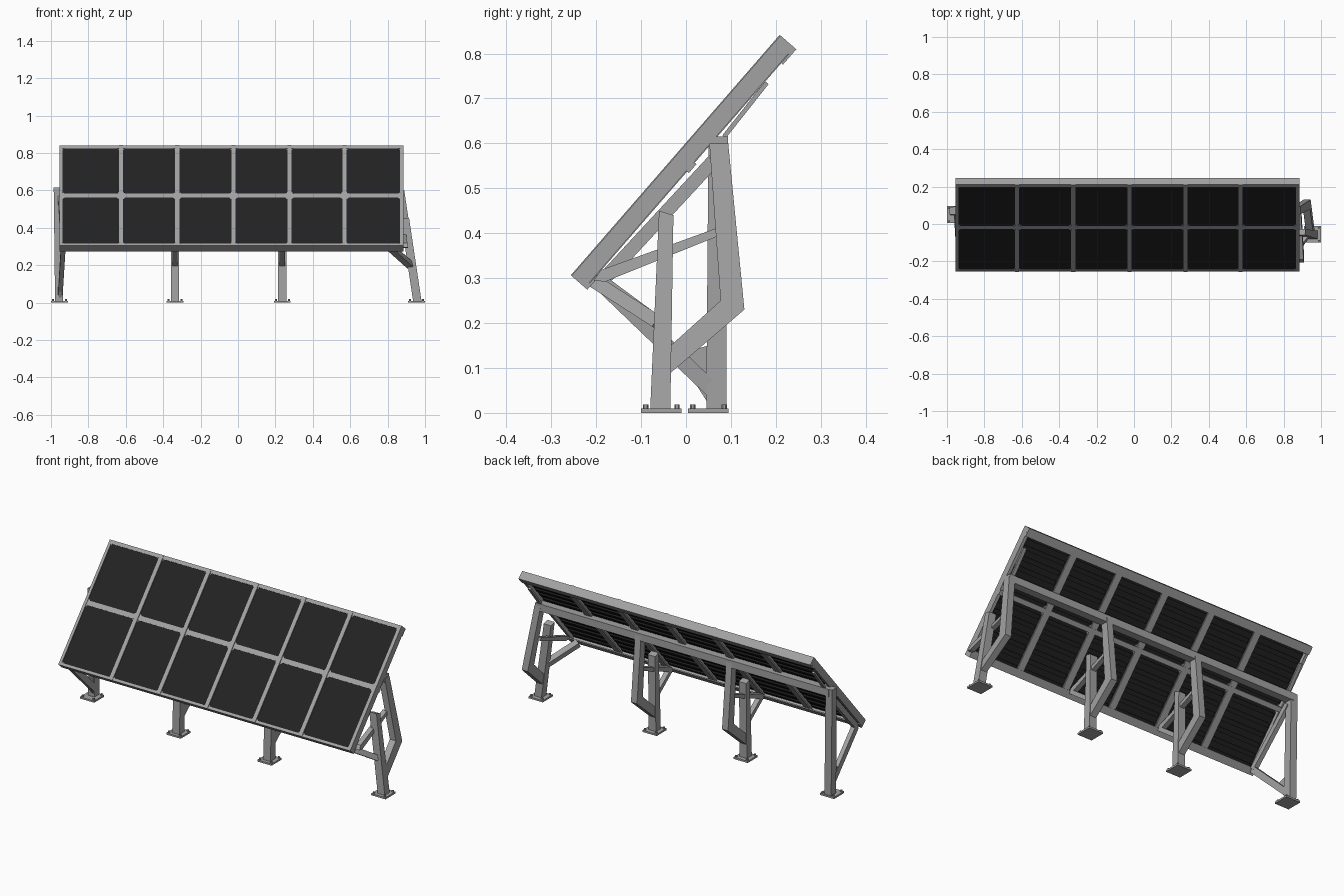
import bpy, bmesh
from mathutils import Vector, Matrix

if "Cube" in bpy.data.objects:
    bpy.data.objects.remove(bpy.data.objects["Cube"], do_unlink=True)


def material(name, value):
    m = bpy.data.materials.new(name)
    m.use_nodes = True
    color = (value, value, value, 1)
    m.diffuse_color = color
    bsdf = m.node_tree.nodes["Principled BSDF"]
    bsdf.inputs["Base Color"].default_value = color
    bsdf.inputs["Roughness"].default_value = 0.7
    return m


STEEL = material("grey steel", 0.36)
CELL = material("black cell", 0.016)

# Tilted panel space: x across, y up the slope, z out of the front face
UP = Vector((0, 0.656, 0.755))
OUT = Vector((0, -0.755, 0.656))
TILT = Matrix.Translation((0, -0.255, 0.305)) @ Matrix(
    ((1, 0, 0), (0, UP.y, OUT.y), (0, UP.z, OUT.z))).to_4x4()
SLOPE = 0.709


def finish(bm, name, mat, matrix=None):
    bmesh.ops.recalc_face_normals(bm, faces=bm.faces[:])
    mesh = bpy.data.meshes.new(name)
    bm.to_mesh(mesh)
    bm.free()
    mesh.materials.append(mat)
    ob = bpy.data.objects.new(name, mesh)
    bpy.context.collection.objects.link(ob)
    if matrix:
        ob.matrix_world = matrix
    return ob


def add_box(bm, lo, hi):
    lo, hi = Vector(lo), Vector(hi)
    size = Matrix.Diagonal((*(hi - lo), 1))
    bmesh.ops.create_cube(bm, size=1, matrix=Matrix.Translation((lo + hi) / 2) @ size)


def box(name, lo, hi, mat=STEEL, matrix=None):
    bm = bmesh.new()
    add_box(bm, lo, hi)
    return finish(bm, name, mat, matrix)


def prism(bm, points, offset):
    """Extrude a closed polygon by an offset."""
    face = bm.faces.new([bm.verts.new(p) for p in points])
    new = bmesh.ops.extrude_face_region(bm, geom=[face])["geom"]
    bmesh.ops.translate(bm, vec=offset, verts=[v for v in new if isinstance(v, bmesh.types.BMVert)])


def side_plate(name, profile, x, lean=0, width=0.04):
    """Side profile in y and z, given a width and a sideways lean."""
    bm = bmesh.new()
    prism(bm, [(x + lean * z - width / 2, y, z) for y, z in profile], (width, 0, 0))
    return finish(bm, name, STEEL)


def beam(name, a, b, width=0.03, depth=0.03):
    a, b = Vector(a), Vector(b)
    d = (b - a).normalized()
    side = (Vector((1, 0, 0)) - d * d.x).normalized()
    up = d.cross(side)
    bm = bmesh.new()
    prism(bm, [a + side * s * width / 2 + up * t * depth / 2
               for s, t in ((-1, -1), (1, -1), (1, 1), (-1, 1))], b - a)
    return finish(bm, name, STEEL)


def foot(name, x, y):
    box(name, (x - 0.045, y - 0.045, 0), (x + 0.045, y + 0.045, 0.01))
    bm = bmesh.new()
    for sx in (-1, 1):
        for sy in (-1, 1):
            bmesh.ops.create_cone(bm, cap_ends=True, segments=6, radius1=0.006, radius2=0.006, depth=0.012,
                                  matrix=Matrix.Translation((x + sx * 0.035, y + sy * 0.035, 0.013)))
    finish(bm, name + "_bolts", STEEL)


# Panel frame
LEFT, RIGHT, BACK = 0.885, -0.955, -0.047
box("lower_rail", (RIGHT, 0, BACK), (LEFT, 0.014, 0), matrix=TILT)
box("lower_rail_lip", (RIGHT, 0, BACK), (LEFT, 0.04, BACK + 0.006), matrix=TILT)
box("upper_rail", (RIGHT, SLOPE - 0.02, BACK), (LEFT, SLOPE, 0), matrix=TILT)
box("upper_rail_lip", (RIGHT, SLOPE - 0.045, BACK), (LEFT, SLOPE, BACK + 0.006), matrix=TILT)
box("middle_rail", (RIGHT, 0.344, BACK), (LEFT, 0.37, -0.002), matrix=TILT)
for name, x0, x1 in (("right", RIGHT, RIGHT + 0.016), ("left", LEFT - 0.018, LEFT)):
    box(name + "_edge_rail", (x0, 0, -0.04), (x1, SLOPE, 0), matrix=TILT)

# Dividers between the columns
dividers = [-0.625, -0.325, -0.025, 0.275, 0.57]
for i, x in enumerate(dividers):
    box(f"divider_{i + 1}", (x - 0.011, 0, -0.036), (x + 0.011, SLOPE, 0.002), matrix=TILT)
    box(f"divider_back_{i + 1}", (x - 0.02, 0.01, -0.042), (x + 0.02, SLOPE - 0.01, -0.034), matrix=TILT)

# Cells with clipped corners and ribbed backs
edges = [RIGHT + 0.005] + dividers + [LEFT - 0.007]
cut = 0.014
for row, (v0, v1) in enumerate(((0.012, 0.344), (0.37, 0.691))):
    for col in range(6):
        x0, x1 = edges[col] + 0.01, edges[col + 1] - 0.01
        outline = [(x0 + cut, v0), (x1 - cut, v0), (x1, v0 + cut), (x1, v1 - cut),
                   (x1 - cut, v1), (x0 + cut, v1), (x0, v1 - cut), (x0, v0 + cut)]
        bm = bmesh.new()
        prism(bm, [(x, v, -0.003) for x, v in outline], (0, 0, -0.016))
        for k in range(6):
            v = v0 + (v1 - v0) * (k + 0.5) / 6
            add_box(bm, (x0 + 0.012, v - 0.012, -0.027), (x1 - 0.012, v + 0.012, -0.018))
        finish(bm, f"cell_{row + 1}_{col + 1}", CELL, TILT)

        # Steel corner clips where the cells are clipped
        bm = bmesh.new()
        for x, s in ((x0, 1), (x1, -1)):
            for v, t in ((v0, 1), (v1, -1)):
                prism(bm, [(x, v, -0.004), (x + s * cut, v, -0.004), (x, v + t * cut, -0.004)], (0, 0, -0.01))
        finish(bm, f"corner_clips_{row + 1}_{col + 1}", STEEL, TILT)

# Rear support rail
box("rear_rail", (-0.965, 0.05, 0.573), (LEFT, 0.094, 0.615))

# Three frames with a bent rear arm; the left one leans inwards
post = [(-0.08, 0), (-0.035, 0), (-0.028, 0.44), (-0.06, 0.45)]
arm = [(-0.045, 0.08), (0.13, 0.23), (0.094, 0.6), (0.052, 0.6), (0.077, 0.25), (-0.045, 0.14)]
tie = [(-0.205, 0.295), (-0.18, 0.292), (0.075, 0.395), (0.07, 0.412), (-0.19, 0.318)]
strut = [(-0.205, 0.295), (-0.065, 0.19), (-0.065, 0.22), (-0.18, 0.305)]
for name, x, lean in (("left", 0.96, -0.15), ("middle_left", 0.237, 0), ("middle_right", -0.337, 0)):
    foot(name + "_foot", x if lean == 0 else 0.955, -0.055)
    side_plate(name + "_post", post, x, lean, 0.045)
    side_plate(name + "_bent_arm", arm, x, lean, 0.038)
    side_plate(name + "_tie", tie, x - (0.02 if lean else 0), lean, 0.028)
    if lean:
        beam(name + "_strut", (0.82, -0.2, 0.29), (0.92, -0.06, 0.2), 0.035, 0.03)
    else:
        side_plate(name + "_strut", strut, x, lean, 0.028)

# Right end: straight rear leg braced to the lower rail
foot("right_foot", -0.955, 0.05)
side_plate("right_leg", [(0.045, 0), (0.09, 0), (0.092, 0.615), (0.05, 0.615)], -0.957, -0.012, 0.042)
beam("right_lower_brace", (-0.95, 0.06, 0.05), (-0.935, -0.19, 0.29), 0.025, 0.035)
beam("right_upper_brace", (-0.95, 0.06, 0.56), (-0.935, -0.19, 0.29), 0.025, 0.03)
side_plate("right_gusset", [(0.05, 0.02), (0.05, 0.15), (-0.02, 0.13)], -0.95, 0, 0.012)

# Straps from the rear rail to the upper panel
for name, x in (("left", 0.86), ("right", -0.93)):
    beam(name + "_strap", (x, 0.085, 0.615), (x, 0.18, 0.735), 0.02, 0.01)
